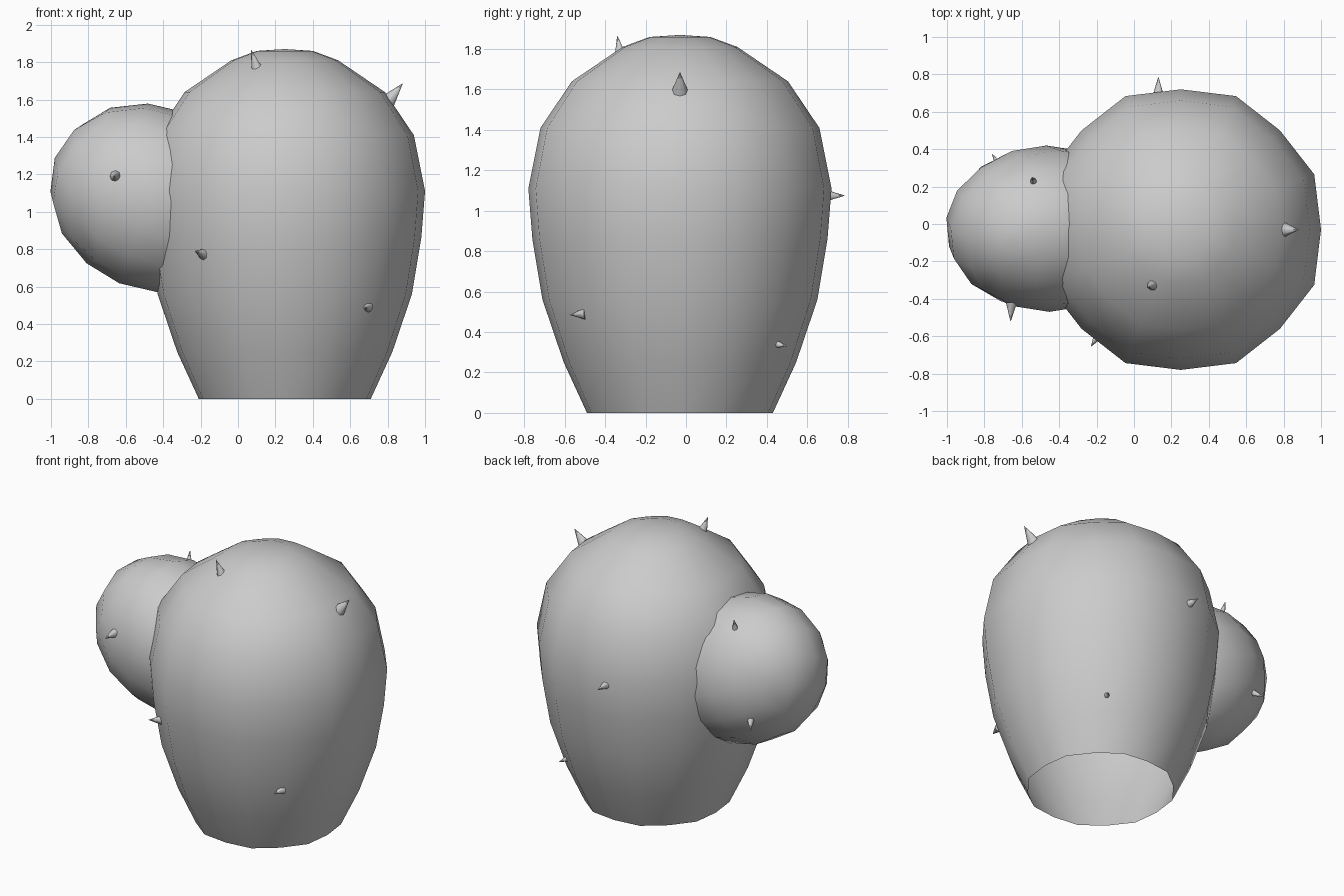
import bpy, bmesh, math
from mathutils import Vector, Matrix

if "Cube" in bpy.data.objects:
    bpy.data.objects.remove(bpy.data.objects["Cube"])


def finish(name, bm, angle):
    bmesh.ops.recalc_face_normals(bm, faces=bm.faces)
    me = bpy.data.meshes.new(name)
    bm.to_mesh(me)
    bm.free()
    ob = bpy.data.objects.new(name, me)
    bpy.context.collection.objects.link(ob)
    bpy.ops.object.select_all(action='DESELECT')
    ob.select_set(True)
    bpy.context.view_layer.objects.active = ob
    bpy.ops.object.shade_smooth_by_angle(angle=math.radians(angle))
    return ob


# Main cactus stem: a 16-sided shell, ribbed and open at the bottom
profile = [(0.46, 0), (0.575, 0.25), (0.68, 0.56), (0.73, 0.86), (0.75, 1.11),
           (0.69, 1.41), (0.535, 1.64), (0.285, 1.81), (0.15, 1.86)]
bm = bmesh.new()
rings = []
for r, z in profile:
    ring = []
    for i in range(16):
        rr = r * (1.03 if i % 2 else 1.0)
        a = i * math.pi / 8
        ring.append(bm.verts.new((0.25 + rr * math.cos(a), -0.03 + rr * math.sin(a), z)))
    rings.append(ring)
for lo, hi in zip(rings, rings[1:]):
    for i in range(16):
        j = (i + 1) % 16
        bm.faces.new((lo[i], lo[j], hi[j], hi[i]))
tip = bm.verts.new((0.25, -0.03, 1.87))
for i in range(16):
    bm.faces.new((rings[-1][i], rings[-1][(i + 1) % 16], tip))
finish("stem", bm, 40)

# Side bud: rounded cube ball, tilted and slightly squashed
bm = bmesh.new()
bmesh.ops.create_cube(bm, size=2)
bmesh.ops.subdivide_edges(bm, edges=bm.edges[:], cuts=3, use_grid_fill=True)
spin = Matrix.Rotation(math.radians(25), 3, 'Y') @ Matrix.Rotation(math.radians(20), 3, 'X')
for v in bm.verts:
    p = spin @ Vector([math.tan(c * math.pi / 4) for c in v.co]).normalized()
    x, y, z = p.x * 0.545, p.y * 0.445, p.z * 0.505
    v.co = Vector((-0.46 - 0.12 * z, -0.025 + y, 1.075 + z)) + Vector((x, 0, 0))
finish("side_bud", bm, 40)

# Thorns: (base centre, tip, base radius)
thorns = [
    ((-0.175, -0.57, 0.77), (-0.23, -0.655, 0.79), 0.035),
    ((0.695, -0.50, 0.49), (0.68, -0.575, 0.485), 0.028),
    ((0.80, -0.03, 1.59), (0.88, -0.03, 1.685), 0.042),
    ((0.10, -0.325, 1.77), (0.07, -0.34, 1.865), 0.03),
    ((0.13, 0.68, 1.075), (0.13, 0.785, 1.075), 0.032),
    ((0.59, 0.43, 0.345), (0.63, 0.50, 0.33), 0.026),
    ((-0.655, -0.42, 1.19), (-0.66, -0.52, 1.19), 0.03),
    ((-0.535, 0.22, 1.45), (-0.545, 0.25, 1.54), 0.024),
    ((-0.71, 0.30, 0.92), (-0.76, 0.375, 0.87), 0.026),
]
for n, (base, point, rad) in enumerate(thorns, 1):
    base, point = Vector(base), Vector(point)
    d = point - base
    bm = bmesh.new()
    m = Matrix.Translation((base + point) / 2) @ d.to_track_quat('Z', 'Y').to_matrix().to_4x4()
    bmesh.ops.create_cone(bm, cap_ends=True, segments=8, radius1=rad, radius2=0.001,
                          depth=d.length, matrix=m)
    finish(f"thorn_{n}", bm, 50)
